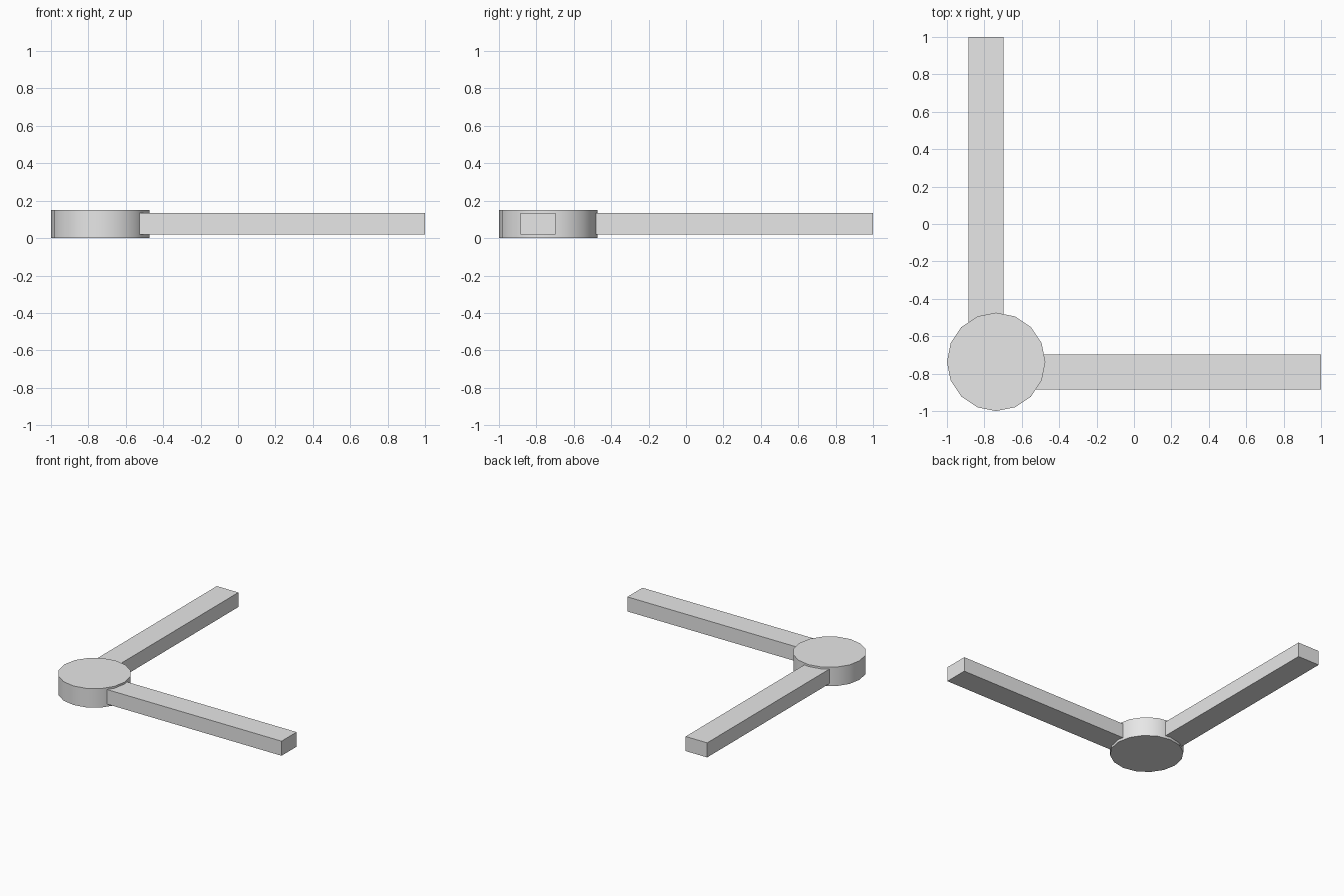
import bpy
import math

cube = bpy.data.objects.get("Cube")
if cube:
    bpy.data.objects.remove(cube, do_unlink=True)

# Single grey material
grey = bpy.data.materials.new("light grey")
grey.use_nodes = True
colour = (0.8, 0.8, 0.8, 1.0)
grey.diffuse_color = colour
grey.node_tree.nodes["Principled BSDF"].inputs["Base Color"].default_value = colour

HUB = -0.737        # hub centre in x and y
RADIUS = 0.263
HUB_HEIGHT = 0.15
ARM_INNER, ARM_OUTER = -0.70, 1.0
ARM_SIDE = (-0.885, -0.697)
ARM_Z = (0.02, 0.135)


def box(name, x, y, z):
    """Box spanning the given (min, max) ranges."""
    spans = (x, y, z)
    bpy.ops.mesh.primitive_cube_add(size=1, location=[(a + b) / 2 for a, b in spans])
    ob = bpy.context.object
    ob.name = name
    ob.scale = [b - a for a, b in spans]
    bpy.ops.object.transform_apply(location=False, rotation=False, scale=True)
    ob.data.materials.append(grey)
    return ob


# Round hub: 16 sides, smooth wall with sharp rims
bpy.ops.mesh.primitive_cylinder_add(vertices=16, radius=RADIUS, depth=HUB_HEIGHT,
                                    location=(HUB, HUB, HUB_HEIGHT / 2))
hub = bpy.context.object
hub.name = "hub"
hub.data.materials.append(grey)
bpy.ops.object.shade_smooth_by_angle(angle=math.radians(30))

# Two arms at a right angle, rooted inside the hub
box("left_arm", (ARM_INNER, ARM_OUTER), ARM_SIDE, ARM_Z)
box("back_arm", ARM_SIDE, (ARM_INNER, ARM_OUTER), ARM_Z)
